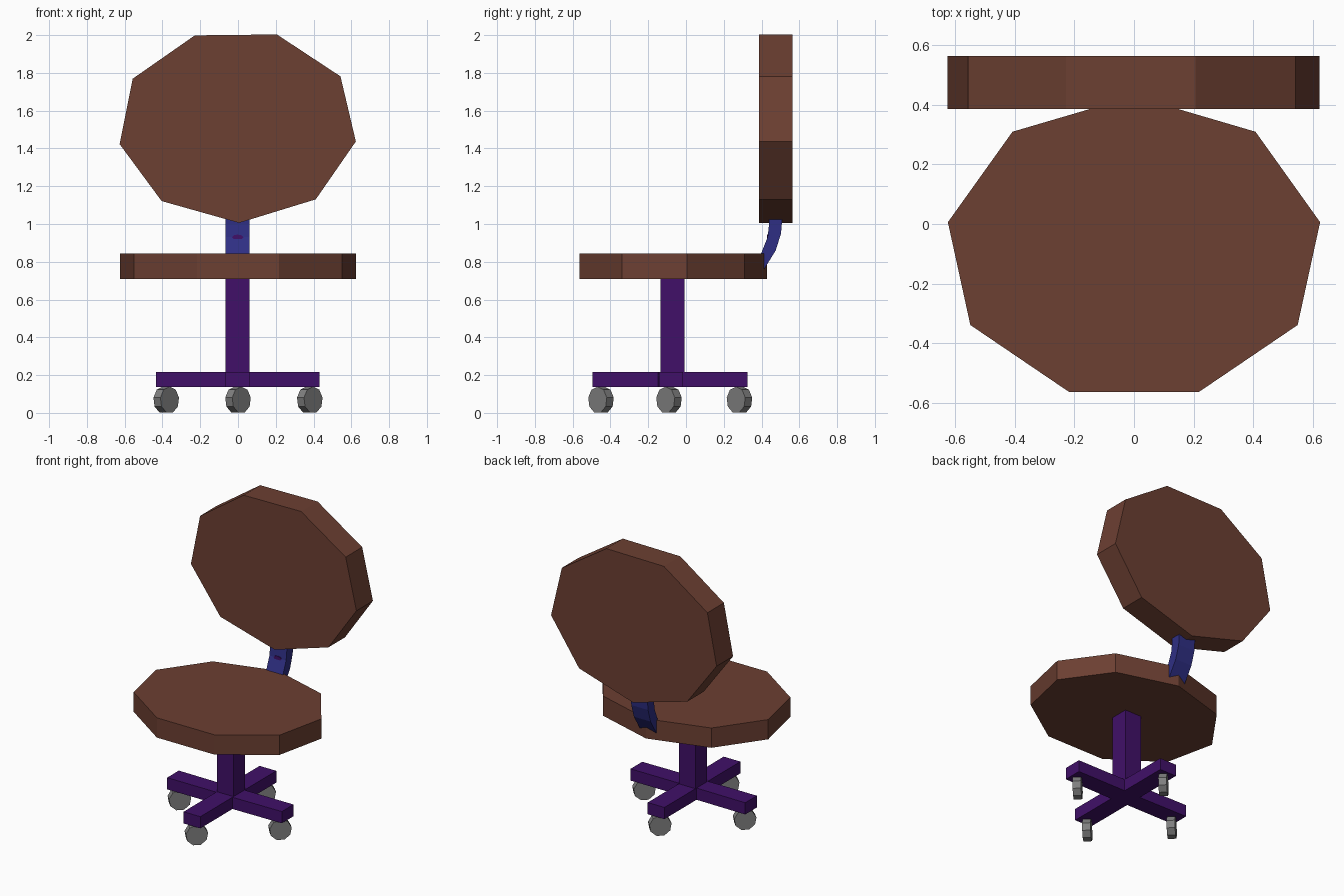
import bpy, bmesh, math
from mathutils import Vector, Matrix

if "Cube" in bpy.data.objects:
    bpy.data.objects.remove(bpy.data.objects["Cube"])


def material(name, rgb):
    m = bpy.data.materials.new(name)
    m.diffuse_color = (*rgb, 1)
    m.use_nodes = True
    m.node_tree.nodes["Principled BSDF"].inputs["Base Color"].default_value = m.diffuse_color
    return m


BROWN = material("brown", (0.150, 0.050, 0.032))
PURPLE = material("purple", (0.052, 0.005, 0.140))
BLUE = material("blue", (0.028, 0.028, 0.230))
GREY = material("grey", (0.216, 0.216, 0.216))


def prism(name, points, direction, mat):
    """Extrude a flat outline of 3D points along a direction."""
    bm = bmesh.new()
    face = bm.faces.new([bm.verts.new(p) for p in points])
    ext = bmesh.ops.extrude_face_region(bm, geom=[face], use_keep_orig=True)
    top = [v for v in ext["geom"] if isinstance(v, bmesh.types.BMVert)]
    bmesh.ops.translate(bm, verts=top, vec=Vector(direction))
    bmesh.ops.recalc_face_normals(bm, faces=bm.faces[:])
    me = bpy.data.meshes.new(name)
    bm.to_mesh(me)
    bm.free()
    me.materials.append(mat)
    ob = bpy.data.objects.new(name, me)
    bpy.context.collection.objects.link(ob)
    return ob


def polygon(n, rx, ry, start=0.0):
    """Outline of a stretched regular polygon; start angle is from +v towards +u."""
    angles = [math.radians(start) + 2 * math.pi * i / n for i in range(n)]
    return [(rx * math.sin(a), ry * math.cos(a)) for a in angles]


CY = -0.08  # centre of seat and base in y

# Seat: nine-sided cushion with a corner at the back
prism("seat", [(u, CY - 0.003 + v, 0.71) for u, v in polygon(9, 0.635, 0.513)],
      (0, 0, 0.135), BROWN)

# Backrest: upright nine-sided cushion with a corner at the bottom
prism("backrest", [(u - 0.003, 0.387, 1.519 + v) for u, v in polygon(9, 0.635, 0.513, 179.2)],
      (0, 0.178, 0), BROWN)

# Curved bracket joining seat and backrest
bracket = [(0.44, 1.06), (0.44, 1.0), (0.432, 0.93), (0.40, 0.85), (0.37, 0.79),
           (0.41, 0.755), (0.475, 0.86), (0.503, 0.95), (0.512, 1.06)]
prism("back_bracket", [(-0.065, y, z) for y, z in bracket], (0.126, 0, 0), BLUE)

# Small knob plate on the front of the bracket
prism("bracket_knob", [(u - 0.002, 0.428, 0.93 + v) for u, v in polygon(8, 0.03, 0.014)],
      (0, 0.008, 0), PURPLE)

# Cross-shaped foot
W = 0.063
cross = []
for k in range(4):
    rot = Matrix.Rotation(k * math.pi / 2, 3, 'Z')
    length = 0.433 if k % 2 == 0 else 0.41
    for p in ((length, -W), (length, W), (W, W)):
        q = rot @ Vector((*p, 0))
        cross.append((q.x - 0.002, q.y + CY - 0.004 * (k % 2), 0.137))
prism("foot_cross", cross, (0, 0, 0.08), PURPLE)

# Column
prism("column", [(sx * W - 0.002, CY + 0.008 + sy * W, 0.216)
                 for sx, sy in ((-1, -1), (1, -1), (1, 1), (-1, 1))],
      (0, 0, 0.496), PURPLE)

# Casters, all turned to the front right
axis = Vector((1, -1, 0)).normalized()
side = Vector((1, 1, 0)).normalized()
up = Vector((0, 0, 1))
spots = {"left": (-0.38, -0.09), "right": (0.38, -0.09),
         "front": (0, -0.45), "back": (0, 0.283)}
for name, (x, y) in spots.items():
    centre = Vector((x, y, 0.0685)) - axis * 0.026
    prism(name + "_wheel", [centre + side * u + up * v for u, v in polygon(9, 0.0705, 0.0705)],
          axis * 0.052, GREY)
